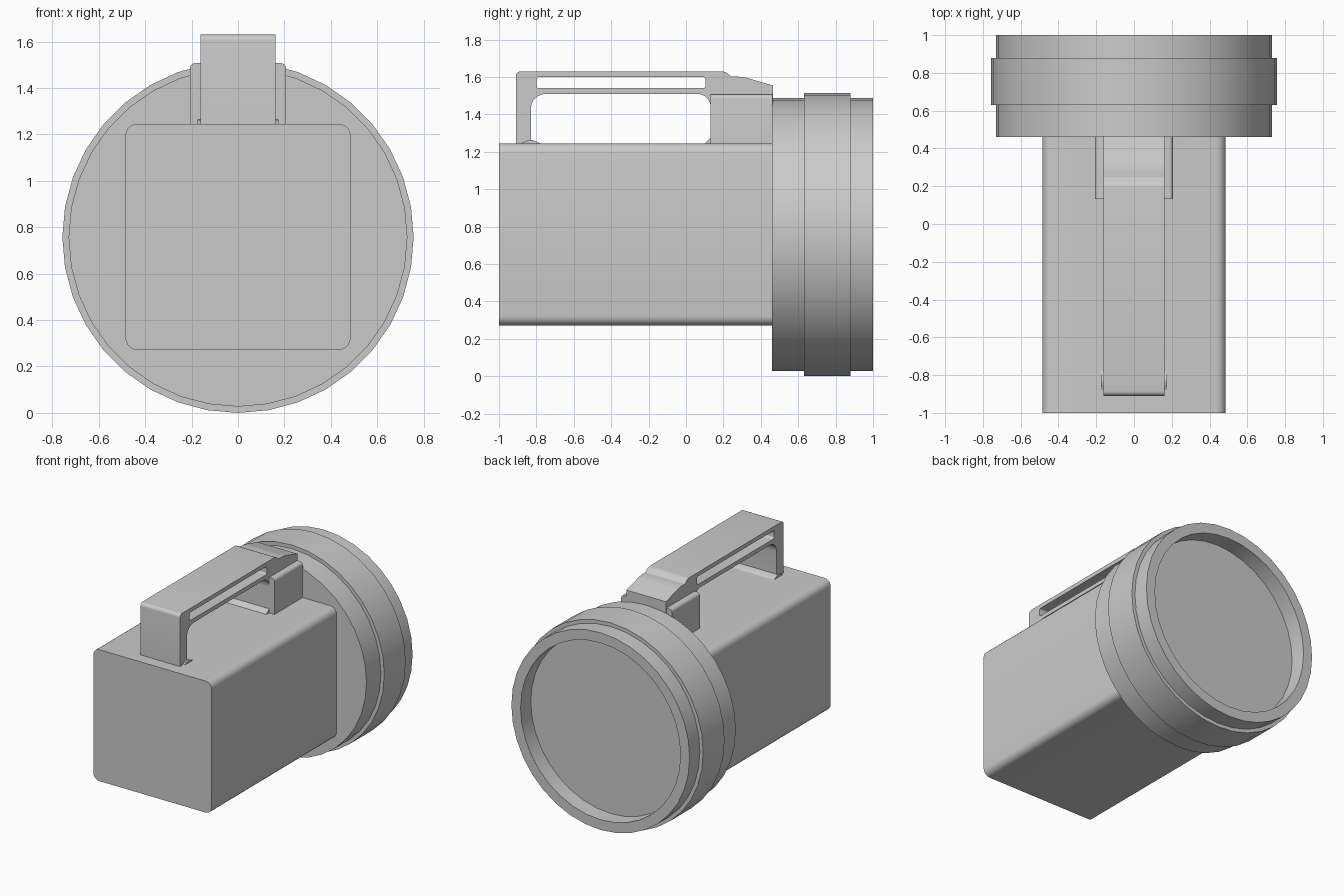
import bpy, bmesh
from math import pi, radians
from mathutils import Vector, Matrix

if "Cube" in bpy.data.objects:
    bpy.data.objects.remove(bpy.data.objects["Cube"])


def rounded(points, steps=5):
    """Outline from (u, v, radius) corners, each rounded with a quadratic-like arc."""
    out = []
    n = len(points)
    for i, (u, v, r) in enumerate(points):
        p = Vector((u, v))
        if r == 0:
            out.append(p)
            continue
        a = p + (Vector(points[i - 1][:2]) - p).normalized() * r
        b = p + (Vector(points[(i + 1) % n][:2]) - p).normalized() * r
        w = 0.7071
        for k in range(steps + 1):
            t = k / steps
            c0, c1, c2 = (1 - t) ** 2, 2 * w * t * (1 - t), t * t
            out.append((a * c0 + p * c1 + b * c2) / (c0 + c1 + c2))
    return out


def finish(obj):
    bpy.ops.object.select_all(action='DESELECT')
    obj.select_set(True)
    bpy.context.view_layer.objects.active = obj
    if obj.type == 'CURVE':
        bpy.ops.object.convert(target='MESH')
        obj = bpy.context.object
    bm = bmesh.new()
    bm.from_mesh(obj.data)
    bmesh.ops.remove_doubles(bm, verts=bm.verts, dist=1e-5)
    bmesh.ops.recalc_face_normals(bm, faces=bm.faces)
    bm.to_mesh(obj.data)
    bm.free()
    bpy.ops.object.shade_smooth_by_angle(angle=radians(30))
    return obj


def extrude(name, outlines, half, location, rotation):
    """Filled outlines (later ones are holes) extruded both ways."""
    cu = bpy.data.curves.new(name, 'CURVE')
    cu.dimensions = '2D'
    cu.fill_mode = 'BOTH'
    cu.extrude = half
    for outline in outlines:
        pts = rounded(outline)
        sp = cu.splines.new('POLY')
        sp.points.add(len(pts) - 1)
        for q, p in zip(sp.points, pts):
            q.co = (p.x, p.y, 0, 1)
        sp.use_cyclic_u = True
    obj = bpy.data.objects.new(name, cu)
    obj.location, obj.rotation_euler = location, rotation
    bpy.context.collection.objects.link(obj)
    return finish(obj)


def box(x0, x1, z0, z1, r_low, r_top):
    return [(x0, z0, r_low), (x1, z0, r_low), (x1, z1, r_top), (x0, z1, r_top)]


ALONG_Y = (pi / 2, 0, 0)        # outline drawn in x, z
ALONG_X = (pi / 2, 0, pi / 2)   # outline drawn in y, z

# Battery case
extrude("body", [box(-.485, .485, .272, 1.245, .05, .05)], .73, (0, -.27, 0), ALONG_Y)

# Wide block that joins the handle to the head
extrude("handle_block", [box(-.207, .207, 1.235, 1.507, 0, .022)], .165,
        (0, .297, 0), ALONG_Y)

# Handle with its grip opening and long slot
grip = [(-.91, 1.24, 0), (-.91, 1.63, .025), (.215, 1.63, .025), (.24, 1.602, .01),
        (.30, 1.602, .03), (.465, 1.555, 0), (.465, 1.24, 0), (.095, 1.24, 0),
        (.132, 1.275, .0), (.132, 1.51, .07), (-.83, 1.51, .08), (-.83, 1.24, 0)]
extrude("handle", [grip, box(-.80, .105, 1.54, 1.60, .015, .015)], .162,
        (0, 0, 0), ALONG_X)

# Small mound at the foot of the rear post
extrude("handle_foot", [[(-.89, 1.24, 0), (-.84, 1.265, .02), (-.81, 1.262, .02),
                         (-.77, 1.24, 0)]], .175, (0, 0, 0), ALONG_X)

# Round lamp head with raised band and recessed lens
profile = [(0, .46), (.73, .46), (.73, .63), (.757, .63), (.757, .88), (.73, .88),
           (.73, 1), (.655, 1), (.655, .88), (0, .88)]
bm = bmesh.new()
vs = [bm.verts.new((0, y, r)) for r, y in profile]
es = [bm.edges.new(pair) for pair in zip(vs, vs[1:])]
bmesh.ops.spin(bm, geom=vs + es, cent=(0, 0, 0), axis=(0, 1, 0), angle=2 * pi,
               steps=36, use_merge=True)
me = bpy.data.meshes.new("lamp_head")
bm.to_mesh(me)
bm.free()
head = bpy.data.objects.new("lamp_head", me)
head.location.z = .757
bpy.context.collection.objects.link(head)
finish(head)
